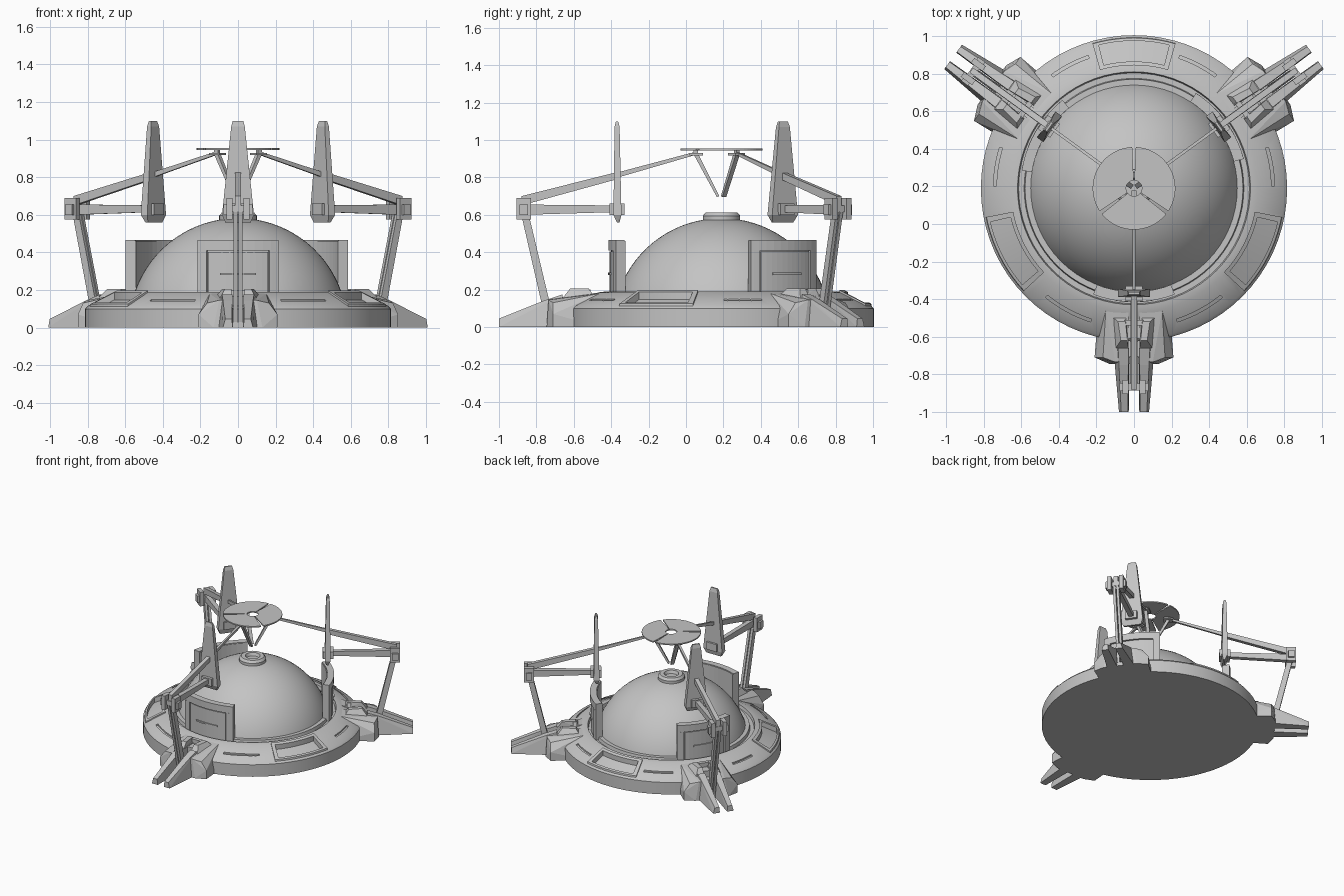
import bpy, bmesh, math
from mathutils import Matrix, Vector

if "Cube" in bpy.data.objects:
    bpy.data.objects.remove(bpy.data.objects["Cube"])

CY = 0.19                       # centre of the round base in y
ARMS = (-90, 36, 144)           # directions of the three arms
grey = bpy.data.materials.new("light_grey")
grey.diffuse_color = (0.55, 0.55, 0.55, 1)
grey.use_nodes = True
grey.node_tree.nodes["Principled BSDF"].inputs["Base Color"].default_value = grey.diffuse_color


def finish(name, bm, smooth=False):
    bmesh.ops.recalc_face_normals(bm, faces=bm.faces)
    me = bpy.data.meshes.new(name)
    bm.to_mesh(me)
    bm.free()
    ob = bpy.data.objects.new(name, me)
    bpy.context.collection.objects.link(ob)
    me.materials.append(grey)
    if smooth:
        smooth_by_angle(ob)
    return ob


def activate(ob):
    bpy.ops.object.select_all(action='DESELECT')
    ob.select_set(True)
    bpy.context.view_layer.objects.active = ob


def smooth_by_angle(ob):
    activate(ob)
    bpy.ops.object.shade_smooth_by_angle(angle=math.radians(25))


def sweep(name, prof, a0, a1, n=10, smooth=False):
    """Sweep a closed (radius, z) profile around the base axis, with end caps."""
    bm = bmesh.new()
    full = abs(a1 - a0) >= 360
    rings = []
    for i in range(n if full else n + 1):
        a = math.radians(a0 + (a1 - a0) * i / n)
        rings.append([bm.verts.new((r * math.cos(a), CY + r * math.sin(a), z)) for r, z in prof])
    k = len(prof)
    for i in range(n):
        p, q = rings[i], rings[(i + 1) % len(rings)]
        for j in range(k):
            bm.faces.new((p[j], p[(j + 1) % k], q[(j + 1) % k], q[j]))
    if not full:
        bm.faces.new(rings[0])
        bm.faces.new(rings[-1])
    else:
        bmesh.ops.remove_doubles(bm, verts=bm.verts, dist=1e-5)
    return finish(name, bm, smooth)


def rect(r0, r1, z0, z1):
    return [(r0, z0), (r1, z0), (r1, z1), (r0, z1)]


def hull(name, pts, ang, side=1):
    """Convex block from (radial, sideways, z) points, turned to an arm direction."""
    bm = bmesh.new()
    M = Matrix.Translation((0, CY, 0)) @ Matrix.Rotation(math.radians(ang), 4, 'Z')
    for r, v, z in pts:
        bm.verts.new(M @ Vector((r, v * side, z)))
    bmesh.ops.convex_hull(bm, input=bm.verts)
    bmesh.ops.dissolve_limit(bm, angle_limit=0.01, verts=bm.verts, edges=bm.edges)
    return finish(name, bm)


def box(name, r0, r1, v0, v1, z0, z1, ang, side=1):
    return hull(name, [(r, v, z) for r in (r0, r1) for v in (v0, v1) for z in (z0, z1)], ang, side)


def beam(name, prof, v0, v1, ang, side=1):
    """Side profile in (radial, z) given a sideways thickness."""
    return hull(name, [(r, v, z) for r, z in prof for v in (v0, v1)], ang, side)


def cut(ob, cutters):
    for c in cutters:
        m = ob.modifiers.new("cut", 'BOOLEAN')
        m.operation, m.solver, m.object = 'DIFFERENCE', 'EXACT', c
        activate(ob)
        bpy.ops.object.modifier_apply(modifier=m.name)


def slope(r, off=0.0):
    return 0.185 - 0.5 * (r - 0.66) + off


# round base with sloped rim and a groove around the dome
base = sweep("base_ring", [(0, 0), (.815, 0), (.815, .098), (.80, slope(.80)), (.66, .185), (.62, .19),
                           (.614, .165), (.585, .165), (.58, .19), (.5, .19), (0, .19)], 0, 360, 72)

# rim panels with raised frames, and narrow slots between panels and feet
cutters = []
for a in (90, 207, 333):
    frame = sweep("rim_panel_frame", [(.655, .1), (.812, .06), (.80, slope(.80, .01)), (.655, slope(.655, .01))],
                  a - 16, a + 16)
    c = sweep("panel_cutter", [(.675, slope(.675, -.03)), (.785, slope(.785, -.03)),
                               (.785, .3), (.675, .3)], a - 13.8, a + 13.8)
    cut(frame, [c])
    cutters.append(c)
for a0, a1 in ((54, 71), (109, 126), (163, 179), (1, 17), (231, 252), (288, 309)):
    cutters.append(sweep("slot_cutter", [(.732, slope(.732, -.012)), (.748, slope(.748, -.012)),
                                         (.748, .3), (.732, .3)], a0, a1))
cut(base, cutters)
for c in cutters:
    bpy.data.objects.remove(c)
smooth_by_angle(base)

# dome and its open cap
R = 0.582
sweep("dome", [(0, .1)] + [(R * math.cos(t), R * math.sin(t))
      for t in (math.radians(12 + 78 * i / 18) for i in range(19))], 0, 360, 64, True)
sweep("dome_cap", [(.05, .57), (.10, .565), (.10, .595), (.085, .613), (.055, .613), (.045, .59)],
      0, 360, 32, True)
sweep("cap_core", [(0, .57), (.05, .57), (.05, .59), (0, .59)], 0, 360, 24, True)

# curved doors standing against the dome
for a in (-90, 36, 150):
    sweep("door_slab", rect(.55, .59, .17, .46), a - 21, a + 21)
    sweep("door_frame_top", rect(.555, .605, .41, .465), a - 21, a + 21)
    for s in (-1, 1):
        sweep("door_frame_side", rect(.555, .605, .17, .41), a + s * 16, a + s * 21, 3)
    sweep("door_leaf", rect(.57, .598, .17, .403), a - 15.4, a + 15.4)
    sweep("door_handle", rect(.595, .606, .279, .291), a - 9, a + 9)

for a in ARMS:
    # foot: flanks, prongs and raised lugs either side of a central channel
    for s in (-1, 1):
        hull("foot_flank", [(.65, .03, 0), (.65, .19, 0), (.90, .21, 0), (.935, .13, 0), (.935, .03, 0),
                            (.65, .03, .185), (.65, .15, .18), (.90, .21, .07), (.90, .165, .13),
                            (.925, .10, .145), (.925, .03, .15)], a, s)
        hull("foot_prong", [(.85, .025, 0), (.85, .11, 0), (1.19, .028, 0), (1.19, .08, 0),
                            (.85, .03, .175), (.85, .085, .175), (.94, .03, .145), (.94, .08, .145),
                            (1.19, .033, .045), (1.19, .068, .045)], a, s)
        hull("foot_lug", [(.67, .04, .15), (.67, .13, .15), (.87, .03, .13), (.87, .11, .13),
                          (.71, .045, .205), (.71, .085, .205), (.81, .035, .205), (.81, .07, .205)], a, s)
        # leg rails
        beam("leg_rail", [(.895, .03), (.94, .03), (1.075, .62), (1.035, .62)], .003, .023, a, s)
        # hinge clamps
        box("hinge_clamp", 1.02, 1.095, .03, .062, .575, .69, a, s)
        box("hinge_pad", 1.035, 1.08, .06, .078, .60, .655, a, s)
    box("foot_channel", .6, .80, -.045, .045, 0, .165, a)
    box("foot_crossbar", .70, .73, -.05, .05, .15, .20, a)
    box("foot_channel_floor", .80, .935, -.04, .04, 0, .03, a)
    box("hinge_axle", 1.04, 1.075, -.06, .06, .615, .65, a)

    # upper and lower arm beams
    beam("upper_arm", [(1.07, .65), (1.07, .70), (1.03, .705), (.56, .828), (.56, .79)], -.016, .016, a)
    beam("upper_arm_rod", [(.57, .795), (.57, .823), (.14, .937), (.14, .92)], -.008, .008, a)
    beam("lower_arm", [(1.06, .60), (1.06, .655), (.55, .65), (.55, .615)], -.018, .018, a)

    # tapered upright fin
    hull("fin", [(r, s * v, z) for s in (-1, 1) for r, v, z in (
        (.545, .065, .56), (.56, .068, .56), (.535, .085, .60), (.578, .085, .60),
        (.545, .036, 1.07), (.572, .036, 1.07), (.553, .028, 1.10), (.565, .028, 1.10))], a)
    box("fin_bracket", .52, .60, -.045, .045, .60, .66, a)

    # dish bracket and slanted feed strut
    box("dish_bracket", .10, .17, -.03, .03, .918, .93, a)
    box("dish_stem", .125, .15, -.01, .01, .92, .948, a)
    beam("feed_strut", [(.15, .925), (.125, .925), (.012, .70), (.025, .695)], -.013, .013, a)

# flat dish in three sectors, split opposite each arm
for g0, g1 in ((90, 216), (216, 324), (324, 450)):
    sweep("dish_sector", rect(.042, .22, .945, .955), g0 + 2.5, g1 - 2.5, 20)
